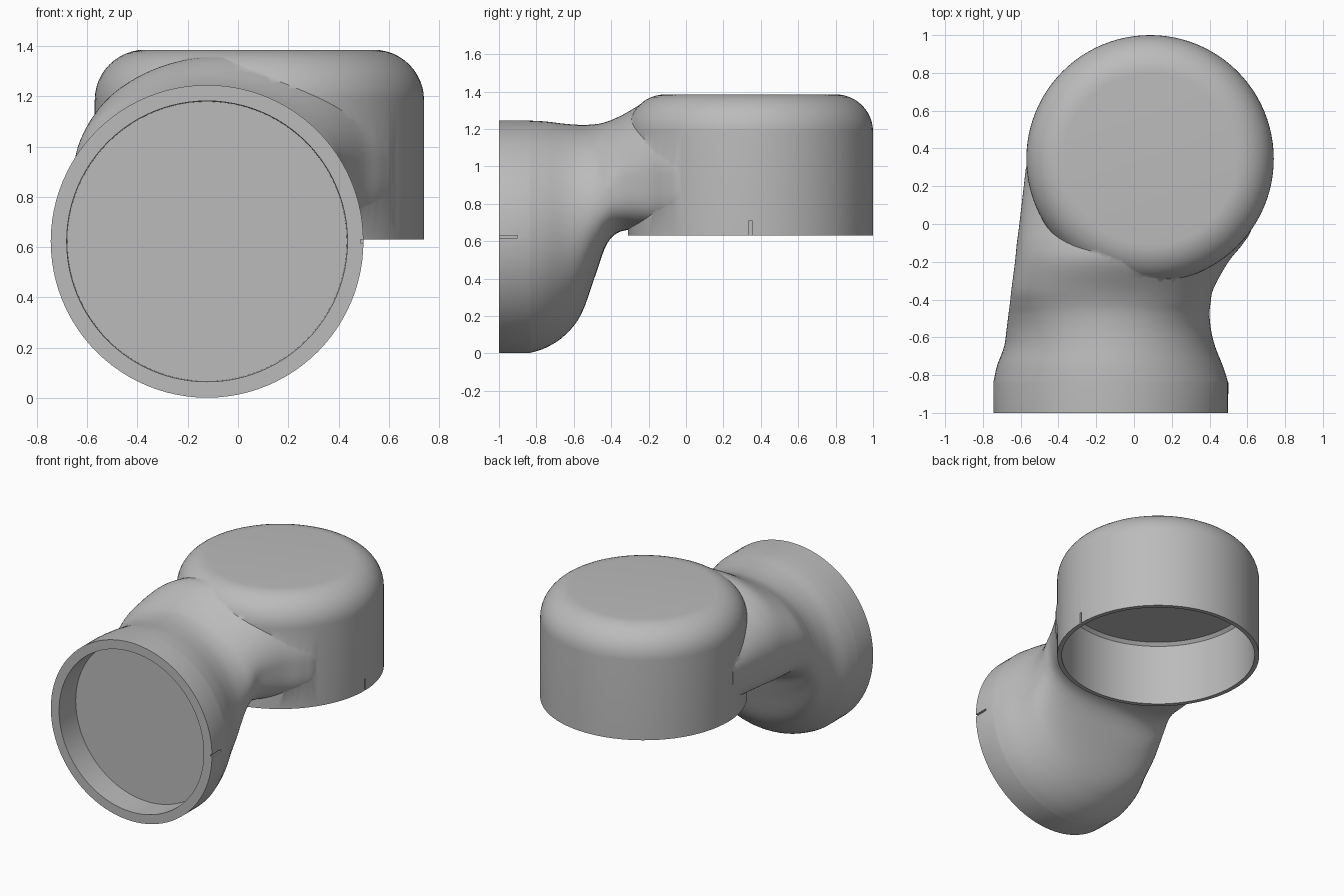
import bpy
import bmesh
import math
from mathutils import Matrix, Vector

if "Cube" in bpy.data.objects:
    bpy.data.objects.remove(bpy.data.objects["Cube"], do_unlink=True)

SEGMENTS = 96
CAP = Vector((0.085, 0.345, 0))
RING = Vector((-0.123, -1, 0.623))

grey = bpy.data.materials.new("plain grey")
grey.use_nodes = True
grey.diffuse_color = (0.5, 0.5, 0.5, 1)
grey.node_tree.nodes["Principled BSDF"].inputs["Base Color"].default_value = (0.5, 0.5, 0.5, 1)


def make_object(name, bm):
    bmesh.ops.recalc_face_normals(bm, faces=bm.faces)
    mesh = bpy.data.meshes.new(name)
    bm.to_mesh(mesh)
    bm.free()
    mesh.materials.append(grey)
    obj = bpy.data.objects.new(name, mesh)
    bpy.context.collection.objects.link(obj)
    return obj


def loft(name, rings):
    """Skin a list of closed rings and close both ends."""
    bm = bmesh.new()
    loops = [[bm.verts.new(p) for p in ring] for ring in rings]
    for a, b in zip(loops, loops[1:]):
        for i in range(len(a)):
            j = (i + 1) % len(a)
            bm.faces.new((a[i], a[j], b[j], b[i]))
    bm.faces.new(loops[0])
    bm.faces.new(loops[-1])
    return make_object(name, bm)


def lathe(name, profile, place):
    """Turn a (radius, height) profile about its own z axis."""
    angles = [math.tau * i / SEGMENTS for i in range(SEGMENTS)]
    return loft(name, [[place @ Vector((r * math.cos(a), r * math.sin(a), h))
                        for a in angles] for r, h in profile])


def box(name, centre, size):
    bm = bmesh.new()
    bmesh.ops.create_cube(bm, size=1, matrix=Matrix.Translation(centre) @ Matrix.Diagonal((*size, 1)))
    return make_object(name, bm)


def combine(target, tool, operation):
    mod = target.modifiers.new(tool.name, 'BOOLEAN')
    mod.operation = operation
    mod.solver = 'EXACT'
    mod.object = tool
    bpy.context.view_layer.objects.active = target
    bpy.ops.object.modifier_apply(modifier=mod.name)
    bpy.data.objects.remove(tool, do_unlink=True)


def catmull(p0, p1, p2, p3, t):
    return [0.5 * (2 * b + (c - a) * t + (2 * a - 5 * b + 4 * c - d) * t * t
                   + (3 * b - a - 3 * c + d) * t ** 3)
            for a, b, c, d in zip(p0, p1, p2, p3)]


def section(y, left, right, bottom, top, middle, power):
    """Half ellipse above the middle, squarer curve below it."""
    points = []
    for i in range(SEGMENTS):
        a = math.tau * i / SEGMENTS
        c, s = math.cos(a), math.sin(a)
        e = 2 / (power if s < 0 else 2)
        x = (left + right) / 2 + (right - left) / 2 * math.copysign(abs(c) ** e, c)
        z = middle + ((top - middle) if s > 0 else (middle - bottom)) * math.copysign(abs(s) ** e, s)
        points.append((x, y, z))
    return points


# Domed vertical cap
cap_profile = [(0.655, 0.63)]
cap_profile += [(0.455 + 0.2 * math.cos(a), 1.185 + 0.2 * math.sin(a))
                for a in [math.pi / 2 * i / 12 for i in range(13)]]
body = lathe("elbow_pipe", cap_profile, Matrix.Translation(CAP))

# Neck from the round front collar to the cap: y, left, right, bottom, top, middle, power
stations = [
    (-0.84, -0.745, 0.499, 0.001, 1.245, 0.623, 2),
    (-0.75, -0.725, 0.47, 0.03, 1.24, 0.63, 2),
    (-0.65, -0.688, 0.43, 0.095, 1.228, 0.66, 2),
    (-0.56, -0.675, 0.408, 0.21, 1.222, 0.7, 2),
    (-0.48, -0.665, 0.40, 0.43, 1.226, 0.78, 2.2),
    (-0.42, -0.657, 0.405, 0.59, 1.24, 0.86, 2.8),
    (-0.34, -0.648, 0.422, 0.655, 1.275, 0.93, 3.5),
    (-0.2, -0.63, 0.50, 0.66, 1.352, 0.95, 4),
    (-0.1, -0.62, 0.58, 0.66, 1.36, 0.95, 4),
    (0.0, -0.607, 0.63, 0.66, 1.33, 0.95, 4),
    (0.3, -0.572, 0.68, 0.66, 1.22, 0.95, 4),
]
rings = [section(-1, *stations[0][1:])]
last = len(stations) - 1
for k in range(last):
    knots = [stations[min(max(k + d, 0), last)] for d in (-1, 0, 1, 2)]
    rings += [section(*catmull(*knots, t / 5)) for t in range(5)]
rings.append(section(*stations[-1]))
combine(body, loft("neck", rings), 'UNION')

# Socket under the cap and recess in the front collar
combine(body, lathe("cap_socket", [(0.625, 0.5), (0.625, 1.06), (0.605, 1.08)],
                    Matrix.Translation(CAP)), 'DIFFERENCE')
front = Matrix.Translation(RING) @ Matrix.Rotation(-math.pi / 2, 4, 'X')
combine(body, lathe("collar_recess", [(0.56, -0.1), (0.556, 0.18)], front), 'DIFFERENCE')

# Small alignment notches on the +x side of each rim
combine(body, box("collar_notch", (0.5, -1, 0.623), (0.026, 0.2, 0.014)), 'DIFFERENCE')
combine(body, box("cap_notch", (0.74, 0.345, 0.63), (0.026, 0.014, 0.16)), 'DIFFERENCE')

bpy.ops.object.select_all(action='DESELECT')
body.select_set(True)
bpy.context.view_layer.objects.active = body
bpy.ops.object.shade_smooth_by_angle(angle=math.radians(35))
